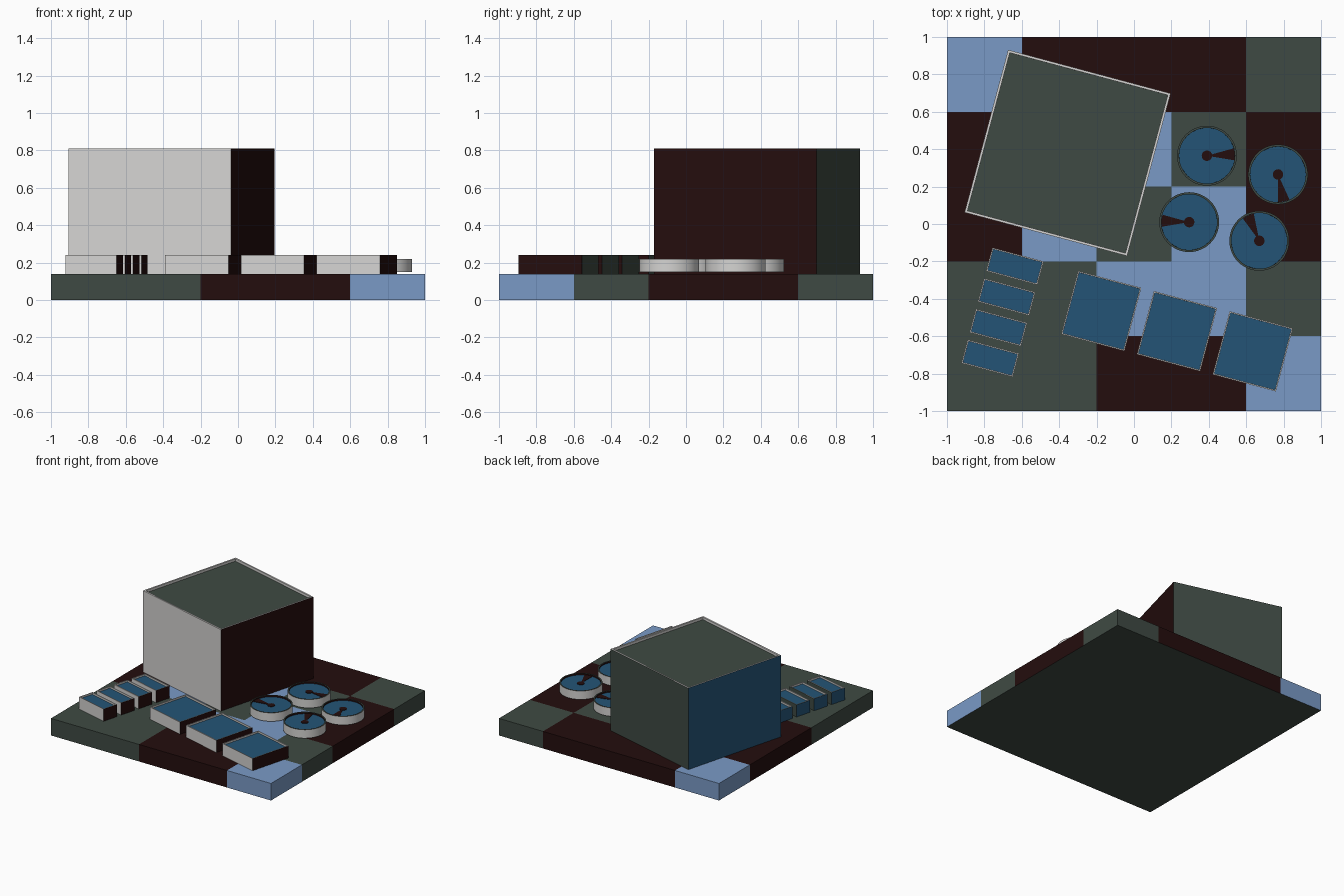
import bpy, bmesh, math
from mathutils import Vector, Matrix

old = bpy.data.objects.get("Cube")
if old:
    bpy.data.objects.remove(old, do_unlink=True)


def srgb(*rgb):
    return [((c / 255 + 0.055) / 1.055) ** 2.4 for c in rgb] + [1.0]


def material(name, colour):
    m = bpy.data.materials.new(name)
    m.use_nodes = True
    m.diffuse_color = colour
    m.node_tree.nodes["Principled BSDF"].inputs["Base Color"].default_value = colour
    return m


MATS = [
    material("light grey", srgb(213, 212, 210)),
    material("dark maroon", srgb(36, 13, 13)),
    material("slate green", srgb(63, 74, 67)),
    material("deep blue", srgb(36, 84, 118)),
    material("pale blue", srgb(122, 154, 198)),
]
LIGHT, MAROON, GREEN, BLUE, PALE = range(5)
TILT = math.radians(-15)


def finish(bm, name, loc=(0, 0, 0), angle=0, smooth=False):
    me = bpy.data.meshes.new(name)
    bm.to_mesh(me)
    bm.free()
    for m in MATS:
        me.materials.append(m)
    ob = bpy.data.objects.new(name, me)
    ob.location = loc
    ob.rotation_euler.z = angle
    bpy.context.collection.objects.link(ob)
    if smooth:
        bpy.ops.object.select_all(action='DESELECT')
        ob.select_set(True)
        bpy.context.view_layer.objects.active = ob
        bpy.ops.object.shade_smooth_by_angle(angle=math.radians(35))
    return ob


def sink_top(bm, rim, depth, rim_mat, wall_mat, floor_mat):
    """Inset the top face and push it down to leave a thin raised rim."""
    top = max(bm.faces, key=lambda f: f.calc_center_median().z)
    for mat, inset, drop in ((rim_mat, rim, 0), (wall_mat, 0.0002, depth)):
        ring = bmesh.ops.inset_region(bm, faces=[top], thickness=inset, use_even_offset=True)
        for f in ring["faces"]:
            f.material_index = mat
        bmesh.ops.translate(bm, verts=top.verts, vec=(0, 0, -drop))
    top.material_index = floor_mat


def tray_block(name, centre, size, z0, z1, rim, depth, floor_mat):
    """Block with one colour per side and a sunken top."""
    bm = bmesh.new()
    h = z1 - z0
    bmesh.ops.create_cube(bm, size=1, matrix=Matrix.Translation((0, 0, h / 2))
                          @ Matrix.Diagonal((size[0], size[1], h, 1)))
    bm.normal_update()
    for f in bm.faces:
        n = f.normal
        if n.y < -0.5:
            f.material_index = LIGHT
        elif n.x > 0.5:
            f.material_index = MAROON
        elif n.x < -0.5:
            f.material_index = BLUE
        else:
            f.material_index = GREEN
    sink_top(bm, rim, depth, LIGHT, LIGHT, floor_mat)
    finish(bm, name, (centre[0], centre[1], z0), TILT)


# Patchwork base: five rows of tiles, back row first
TILES = ["PMMMG", "MMPGM", "MPGPM", "GGPPG", "GGMMP"]
CODE = {"P": PALE, "M": MAROON, "G": GREEN}
BASE_TOP = 0.14
bm = bmesh.new()
bmesh.ops.create_grid(bm, x_segments=5, y_segments=5, size=1)
ext = bmesh.ops.extrude_face_region(bm, geom=bm.faces[:], use_keep_orig=True)
bmesh.ops.translate(bm, vec=(0, 0, BASE_TOP),
                    verts=[g for g in ext["geom"] if isinstance(g, bmesh.types.BMVert)])
bmesh.ops.recalc_face_normals(bm, faces=bm.faces[:])
for f in bm.faces:
    p = f.calc_center_median() - f.normal * 0.05
    col, row = int((p.x + 1) / 0.4), int((1 - p.y) / 0.4)
    f.material_index = GREEN if f.normal.z < -0.5 else CODE[TILES[row][col]]
finish(bm, "base_tiles")

# Large box
tray_block("large_box", (-0.355, 0.38), (0.9, 0.9), BASE_TOP, 0.81, 0.013, 0.02, GREEN)

# Row of three square pads
for i in range(3):
    tray_block(f"square_pad_{i + 1}", (-0.175 + 0.405 * i, -0.465 - 0.108 * i),
               (0.35, 0.35), BASE_TOP, 0.24, 0.007, 0.014, BLUE)

# Column of four small keys
for i in range(4):
    tray_block(f"small_key_{i + 1}", (-0.637 - 0.044 * i, -0.226 - 0.164 * i),
               (0.284, 0.13), BASE_TOP, 0.24, 0.007, 0.014, BLUE)

# Four dials, each with a wedge pointer and a hub
DIAL_Z, DIAL_H, DIAL_R, DIAL_SINK = 0.15, 0.07, 0.16, 0.012
FLOOR = DIAL_Z + DIAL_H - DIAL_SINK
DIALS = [(0.39, 0.365, 3), (0.77, 0.265, -78), (0.295, 0.01, 177), (0.67, -0.09, 114)]
for i, (x, y, deg) in enumerate(DIALS, 1):
    bm = bmesh.new()
    bmesh.ops.create_cone(bm, cap_ends=True, segments=48, radius1=DIAL_R, radius2=DIAL_R,
                          depth=DIAL_H, matrix=Matrix.Translation((0, 0, DIAL_H / 2)))
    sink_top(bm, 0.011, DIAL_SINK, GREEN, MAROON, BLUE)
    finish(bm, f"dial_{i}", (x, y, DIAL_Z), smooth=True)

    bm = bmesh.new()
    reach, half = DIAL_R - 0.012, math.radians(12.5)
    arc = [half * (k / 2 - 1) for k in range(5)]
    wedge = [bm.verts.new((0, 0, 0))]
    wedge += [bm.verts.new((reach * math.cos(a), reach * math.sin(a), 0)) for a in arc]
    bm.faces.new(wedge)
    up = bmesh.ops.extrude_face_region(bm, geom=bm.faces[:], use_keep_orig=True)
    bmesh.ops.translate(bm, vec=(0, 0, 0.003),
                        verts=[g for g in up["geom"] if isinstance(g, bmesh.types.BMVert)])
    bmesh.ops.create_cone(bm, cap_ends=True, segments=20, radius1=0.028, radius2=0.028,
                          depth=0.004, matrix=Matrix.Translation((0, 0, 0.002)))
    bmesh.ops.recalc_face_normals(bm, faces=bm.faces[:])
    for f in bm.faces:
        f.material_index = MAROON
    finish(bm, f"dial_pointer_{i}", (x, y, FLOOR), math.radians(deg))
